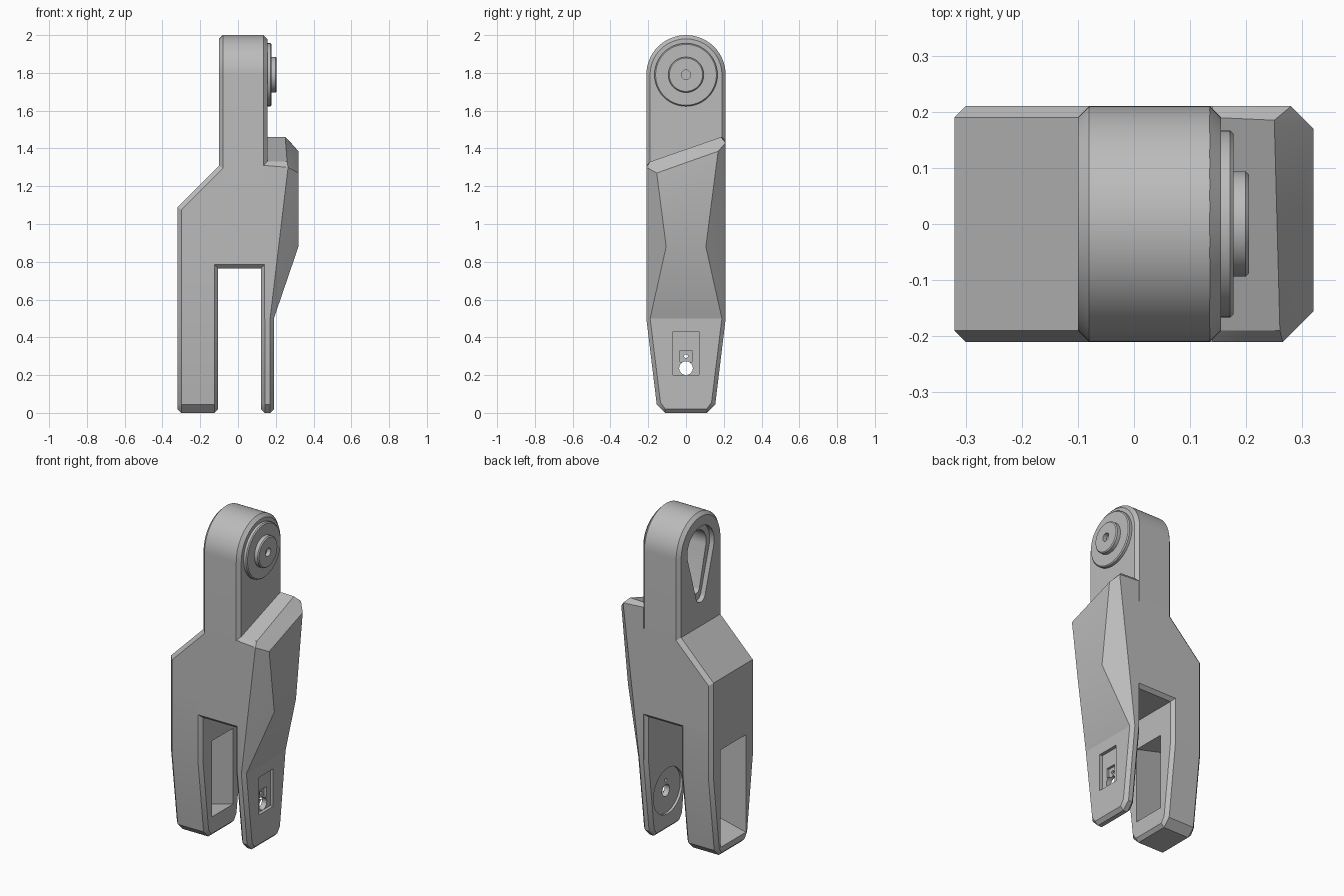
import bpy
import bmesh
import math
from mathutils import Matrix

cube = bpy.data.objects.get("Cube")
if cube:
    bpy.data.objects.remove(cube, do_unlink=True)

grey = bpy.data.materials.new("plain_grey")
grey.use_nodes = True
grey.diffuse_color = (0.5, 0.5, 0.5, 1)
grey.node_tree.nodes["Principled BSDF"].inputs["Base Color"].default_value = (0.5, 0.5, 0.5, 1)


def finish(name, bm):
    bmesh.ops.recalc_face_normals(bm, faces=bm.faces)
    mesh = bpy.data.meshes.new(name)
    bm.to_mesh(mesh)
    bm.free()
    mesh.materials.append(grey)
    obj = bpy.data.objects.new(name, mesh)
    bpy.context.collection.objects.link(obj)
    return obj


def hull(name, points):
    """Convex solid around a set of points."""
    bm = bmesh.new()
    for p in points:
        bm.verts.new(p)
    res = bmesh.ops.convex_hull(bm, input=bm.verts)
    loose = [v for v in bm.verts if not v.link_faces]
    bmesh.ops.delete(bm, geom=loose, context='VERTS')
    bmesh.ops.dissolve_limit(bm, angle_limit=math.radians(1),
                             verts=bm.verts, edges=bm.edges)
    return finish(name, bm)


def both(points):
    """Mirror x, half-width, z points to both sides in y."""
    return [(x, s * y, z) for x, y, z in points for s in (-1, 1)]


def circle(x, r, z, n=48):
    return [(x, r * math.cos(2 * math.pi * i / n), z + r * math.sin(2 * math.pi * i / n))
            for i in range(n)]


def disc(name, x0, x1, r, z, chamfer=0.0):
    return hull(name, circle(x0, r, z) + circle(x1 - chamfer, r, z)
                + (circle(x1, r - chamfer, z) if chamfer else circle(x1, r, z)))


def box(name, x0, x1, half, z0, z1):
    return hull(name, both([(x, half, z) for x in (x0, x1) for z in (z0, z1)]))


def cut(obj, cutter):
    mod = obj.modifiers.new("cut", 'BOOLEAN')
    mod.operation = 'DIFFERENCE'
    mod.solver = 'EXACT'
    mod.object = cutter
    bpy.context.view_layer.update()
    graph = bpy.context.evaluated_depsgraph_get()
    result = bpy.data.meshes.new_from_object(obj.evaluated_get(graph))
    obj.modifiers.clear()
    obj.data = result
    bpy.data.objects.remove(cutter, do_unlink=True)


def leg_section(x, inset, top):
    """Tapered foot outline in one x plane."""
    return both([(x, 0.11, inset), (x, 0.155 - inset, 0.045 + inset / 2),
                 (x, 0.21 - inset, 0.5), (x, 0.21 - inset, top)])


def leg(name, x0, x1, top):
    c = 0.02
    return hull(name, leg_section(x0, c, top) + leg_section(x0 + c, 0, top)
                + leg_section(x1 - c, 0, top) + leg_section(x1, c, top))


C = 0.02
PIVOT = 1.79

# Upper arm with rounded, chamfered end
arm_points = []
for x, r in ((-0.10, 0.19), (-0.08, 0.21), (0.135, 0.21), (0.155, 0.19)):
    arm_points += circle(x, r, PIVOT, 64) + both([(x, r, 1.2)])
upper_arm = hull("upper_arm", arm_points)

# Keyhole pocket on the right face of the arm, in two steps
for depth, r, low, tip in ((-0.07, 0.13, 1.50, 0.045), (0.06, 0.095, 1.53, 0.03)):
    cut(upper_arm, hull("cutter", circle(-0.2, r, PIVOT) + circle(depth, r, PIVOT)
                        + circle(-0.2, tip, low) + circle(depth, tip, low)))

# Central trunk with sloped shoulder
trunk = hull("trunk", both([
    (-0.32, 0.19, 0.785), (-0.32, 0.19, 1.09), (-0.10, 0.19, 1.31),
    (-0.30, 0.21, 0.785), (-0.30, 0.21, 1.075), (-0.08, 0.21, 1.295),
    (0.16, 0.21, 1.31), (-0.065, 0.21, 1.31), (0.16, 0.21, 0.785),
    (-0.30, 0.19, 0.765), (0.16, 0.19, 0.765)]))

# Thick leg with a flared window through it
thick_leg = leg("thick_leg", -0.32, -0.105, 0.9)
cut(thick_leg, hull("cutter", both([
    (-0.34, 0.125, 0.05), (-0.34, 0.125, 0.66),
    (-0.08, 0.10, 0.13), (-0.08, 0.10, 0.58)])))

# Thin leg with round inner recess and stepped outer recess
thin_leg = leg("thin_leg", 0.122, 0.19, 0.8)
cut(thin_leg, disc("cutter", 0.05, 0.137, 0.14, 0.24))
cut(thin_leg, box("cutter", 0.17, 0.3, 0.07, 0.20, 0.43))
cut(thin_leg, box("cutter", 0.155, 0.3, 0.032, 0.27, 0.33))
cut(thin_leg, disc("cutter", 0.0, 0.3, 0.036, 0.237))
cut(thin_leg, disc("cutter", 0.0, 0.3, 0.01, 0.30))

# Faceted outer pad with slanted top
hull("outer_pad", both([(0.14, 0.21, 0.5), (0.17, 0.21, 0.5),
                        (0.19, 0.19, 0.5), (0.32, 0.105, 0.88)]) + [
    (0.14, -0.21, 1.31), (0.14, -0.19, 1.33), (0.14, 0.19, 1.46), (0.14, 0.21, 1.44),
    (0.265, -0.21, 1.30), (0.26, -0.19, 1.33), (0.25, 0.185, 1.46), (0.28, 0.21, 1.43),
    (0.32, -0.155, 1.27), (0.32, 0.17, 1.385)])

# Pivot disc and hub on the left face of the arm
disc("pivot_disc", 0.14, 0.177, 0.167, PIVOT, 0.006)
hub = disc("pivot_hub", 0.16, 0.205, 0.094, PIVOT, 0.006)
cut(hub, disc("cutter", 0.18, 0.3, 0.025, PIVOT))

# Smooth shading with sharp creases
bpy.ops.object.select_all(action='DESELECT')
for obj in bpy.context.collection.objects:
    if obj.type == 'MESH' and obj.data.materials and obj.data.materials[0] == grey:
        obj.select_set(True)
        bpy.context.view_layer.objects.active = obj
bpy.ops.object.shade_smooth_by_angle(angle=math.radians(20))
